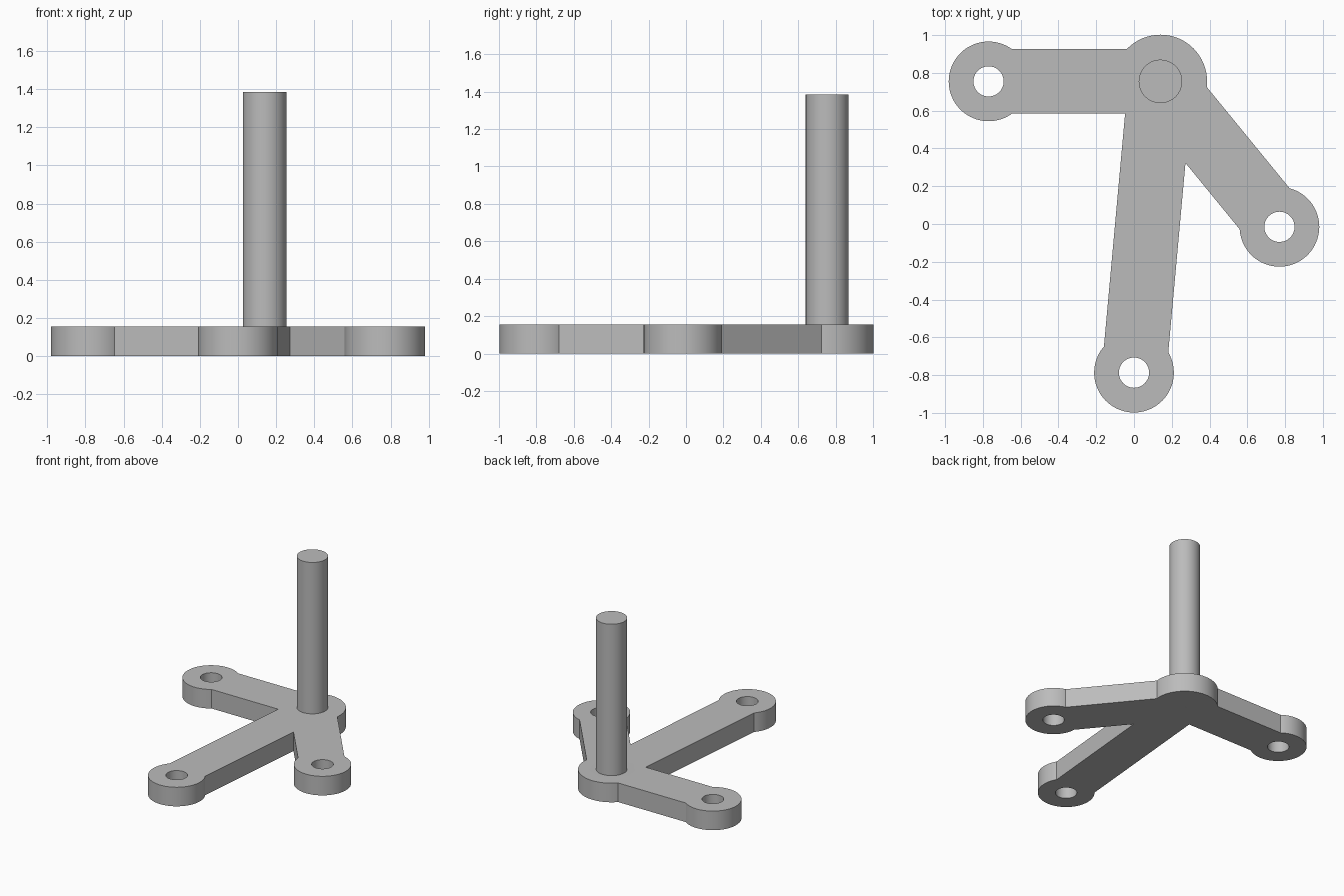
import bpy
import math
from mathutils import Vector

if "Cube" in bpy.data.objects:
    bpy.data.objects.remove(bpy.data.objects["Cube"], do_unlink=True)

THICK = 0.155
HUB = Vector((0.14, 0.755))
EYES = {"right_eye": Vector((-0.77, 0.755)),
        "left_eye": Vector((0.77, -0.015)),
        "front_eye": Vector((0.0, -0.787))}

grey = bpy.data.materials.new("plain grey")
grey.use_nodes = True
grey.diffuse_color = (0.5, 0.5, 0.5, 1)
grey.node_tree.nodes["Principled BSDF"].inputs["Base Color"].default_value = grey.diffuse_color


def disc(name, centre, radius, z0, z1, sides=64):
    bpy.ops.mesh.primitive_cylinder_add(vertices=sides, radius=radius, depth=z1 - z0,
                                        location=(*centre, (z0 + z1) / 2))
    obj = bpy.context.object
    obj.name = name
    obj.data.materials.append(grey)
    return obj


def bar(name, start, end, width):
    run, mid = end - start, (start + end) / 2
    bpy.ops.mesh.primitive_cube_add(size=1, location=(*mid, THICK / 2),
                                    rotation=(0, 0, math.atan2(run.y, run.x)))
    obj = bpy.context.object
    obj.name = name
    obj.scale = (run.length, width, THICK)
    obj.data.materials.append(grey)
    return obj


def combine(target, other, operation):
    mod = target.modifiers.new(operation.lower(), "BOOLEAN")
    mod.operation, mod.object, mod.solver = operation, other, "EXACT"
    bpy.context.view_layer.objects.active = target
    bpy.ops.object.modifier_apply(modifier=mod.name)
    bpy.data.objects.remove(other, do_unlink=True)


def smooth(obj):
    bpy.ops.object.select_all(action="DESELECT")
    obj.select_set(True)
    bpy.context.view_layer.objects.active = obj
    bpy.ops.object.shade_smooth_by_angle(angle=math.radians(20))


# Flat base: hub with three arms, each ending in a round eye
base = disc("base", HUB, 0.247, 0, THICK)
for name, centre in EYES.items():
    combine(base, bar(name + "_arm", HUB, centre, 0.342), "UNION")
    combine(base, disc(name, centre, 0.211, 0, THICK), "UNION")

# Bolt holes through the eyes
for name, centre in EYES.items():
    combine(base, disc(name + "_hole", centre, 0.08, -0.1, THICK + 0.1), "DIFFERENCE")
smooth(base)

# Upright post on the hub
smooth(disc("post", HUB, 0.115, THICK, 1.385))
